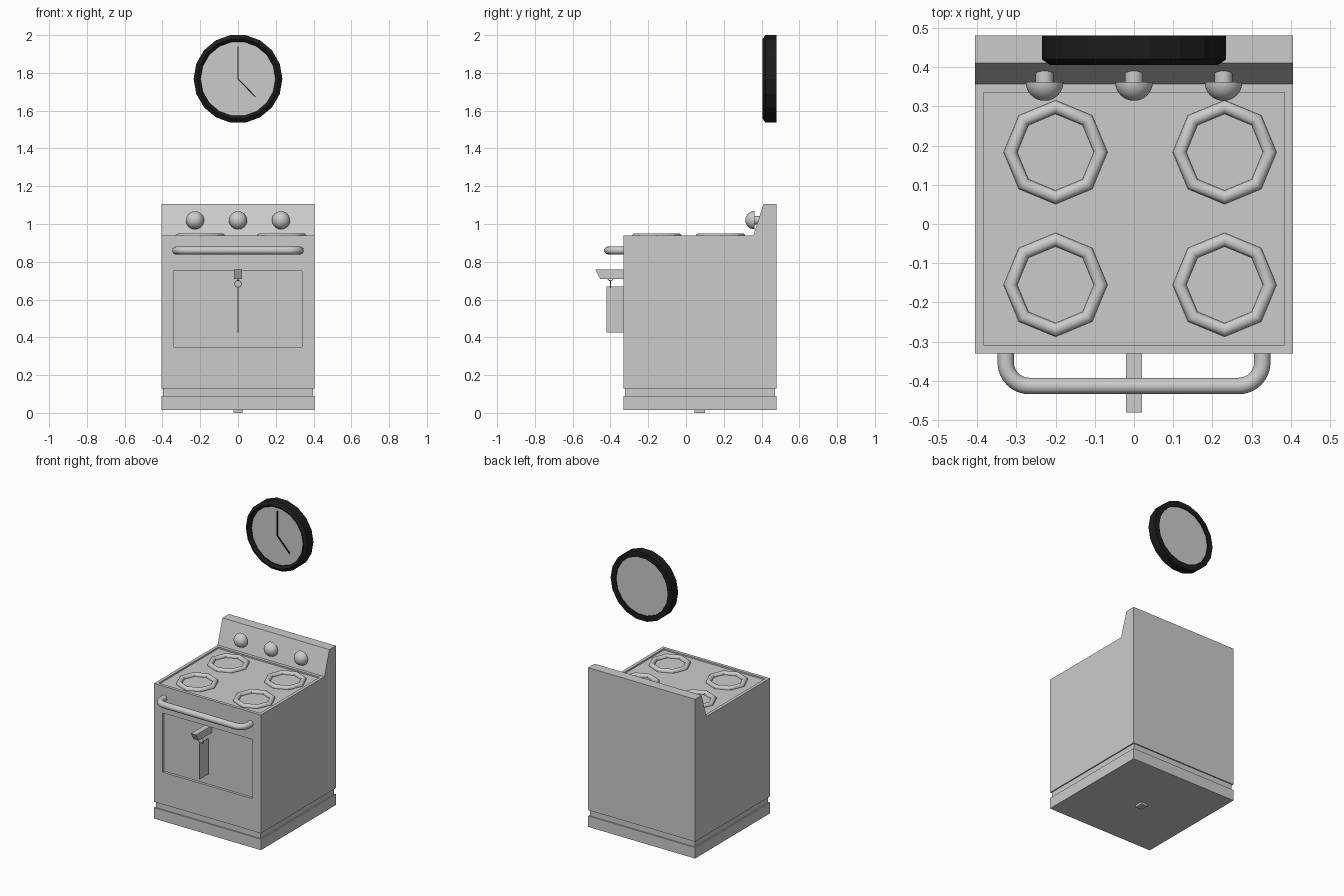
import bpy, bmesh
from math import pi, cos, sin, radians
from mathutils import Vector

if "Cube" in bpy.data.objects:
    bpy.data.objects.remove(bpy.data.objects["Cube"])

BLACK = bpy.data.materials.new("black")
BLACK.diffuse_color = (0.012, 0.012, 0.012, 1)
BLACK.use_nodes = True
BLACK.node_tree.nodes["Principled BSDF"].inputs["Base Color"].default_value = BLACK.diffuse_color


def finish(name, bm, smooth=False, mat=None):
    bmesh.ops.recalc_face_normals(bm, faces=bm.faces)
    me = bpy.data.meshes.new(name)
    bm.to_mesh(me)
    bm.free()
    ob = bpy.data.objects.new(name, me)
    bpy.context.collection.objects.link(ob)
    if mat:
        me.materials.append(mat)
    if smooth:
        bpy.ops.object.select_all(action='DESELECT')
        ob.select_set(True)
        bpy.context.view_layer.objects.active = ob
        bpy.ops.object.shade_smooth_by_angle(angle=radians(35))
    return ob


def extruded(profile, half):
    """Side profile (y, z) extruded across x."""
    bm = bmesh.new()
    f = bm.faces.new([bm.verts.new((-half, y, z)) for y, z in profile])
    r = bmesh.ops.extrude_face_region(bm, geom=[f])
    bmesh.ops.translate(bm, vec=(2 * half, 0, 0),
                        verts=[v for v in r['geom'] if isinstance(v, bmesh.types.BMVert)])
    bmesh.ops.recalc_face_normals(bm, faces=bm.faces)
    return bm


def box(name, x0, x1, y0, y1, z0, z1):
    bm = extruded([(y0, z0), (y1, z0), (y1, z1), (y0, z1)], (x1 - x0) / 2)
    bmesh.ops.translate(bm, vec=((x0 + x1) / 2, 0, 0), verts=bm.verts)
    return finish(name, bm)


def lathe(name, profile, centre, n, closed=False, smooth=False, mat=None):
    """Revolve (radius, y) points about a y-directed axis."""
    bm = bmesh.new()
    rings = [[bm.verts.new((centre[0] + r * cos(2 * pi * k / n), y,
                            centre[1] + r * sin(2 * pi * k / n))) for k in range(n)]
             for r, y in profile]
    pairs = list(zip(rings, rings[1:]))
    if closed:
        pairs.append((rings[-1], rings[0]))
    else:
        bm.faces.new(rings[0])
        bm.faces.new(rings[-1])
    for a, b in pairs:
        for k in range(n):
            j = (k + 1) % n
            bm.faces.new((a[k], a[j], b[j], b[k]))
    return finish(name, bm, smooth, mat)


def torus(name, loc, major, minor, n, m, rot=(0, 0, 0)):
    bpy.ops.mesh.primitive_torus_add(location=loc, rotation=rot, major_radius=major,
                                     minor_radius=minor, major_segments=n, minor_segments=m)
    bpy.context.object.name = name
    bpy.ops.object.shade_smooth_by_angle(angle=radians(35))


# Stove body with sloped back panel
bm = extruded([(-0.33, 0.13), (0.48, 0.13), (0.48, 1.105),
               (0.41, 1.105), (0.357, 0.94), (-0.33, 0.94)], 0.405)
bm.normal_update()
top = max((f for f in bm.faces if f.normal.z > 0.9), key=lambda f: f.calc_area())
front = min(bm.faces, key=lambda f: f.normal.y)
# Sunken cooktop and oven window
for face, depth in ((top, Vector((0, 0, -0.01))), (front, Vector((0, 0.018, 0)))):
    bmesh.ops.inset_individual(bm, faces=[face], thickness=0.03)
    if face is front:
        for v in face.verts:
            v.co.x = 0.34 if v.co.x > 0 else -0.34
            v.co.z = 0.755 if v.co.z > 0.5 else 0.35
    r = bmesh.ops.extrude_face_region(bm, geom=[face])
    bmesh.ops.translate(bm, vec=depth,
                        verts=[v for v in r['geom'] if isinstance(v, bmesh.types.BMVert)])
    bm.faces.remove(face)
finish("stove_body", bm)

# Plinth, groove and small foot
box("plinth", -0.405, 0.405, -0.33, 0.48, 0.015, 0.09)
box("groove", -0.397, 0.397, -0.322, 0.472, 0.085, 0.135)
box("foot", -0.025, 0.025, 0.045, 0.1, 0.0, 0.02)

# Burners
for x in (-0.2, 0.231):
    for y in (-0.155, 0.183):
        torus("burner", (x, y, 0.933), 0.115, 0.0175, 8, 16)

# Knobs: hemisphere on a short stem
for x in (-0.228, 0, 0.228):
    dome = [(0.048 * sin(a), 0.362 - 0.048 * cos(a))
            for a in (radians(5 + 8.5 * i) for i in range(11))]
    lathe("knob", dome, (x, 1.02), 32, smooth=True)
    lathe("knob_stem", [(0.023, 0.36), (0.023, 0.4)], (x, 1.02), 24, smooth=True)

# Oven handle: round bar with bent ends
bend, hx, hy = 0.06, 0.327, -0.413
half = [(hx, -0.325)] + [(hx - bend + bend * cos(a), hy + bend - bend * sin(a))
                         for a in (pi / 2 * i / 8 for i in range(9))]
path = half + [(-x, y) for x, y in reversed(half)]
cu = bpy.data.curves.new("oven_handle", 'CURVE')
cu.dimensions = '3D'
cu.bevel_depth = 0.021
cu.bevel_resolution = 4
cu.use_fill_caps = True
sp = cu.splines.new('POLY')
sp.points.add(len(path) - 1)
for p, (x, y) in zip(sp.points, path):
    p.co = (x, y, 0.86, 1)
sp.use_smooth = True
bpy.context.collection.objects.link(bpy.data.objects.new("oven_handle", cu))

# Bracket on the oven door, linked rings and hanging plate
finish("bracket", extruded([(-0.48, 0.758), (-0.312, 0.758),
                            (-0.312, 0.71), (-0.455, 0.71)], 0.02))
torus("upper_ring", (0, -0.4, 0.715), 0.015, 0.002, 20, 8, (0, pi / 2, 0))
torus("lower_ring", (0, -0.4, 0.683), 0.018, 0.002, 20, 8, (pi / 2, 0, 0))
box("hanging_plate", -0.003, 0.003, -0.42, -0.325, 0.425, 0.668)

# Wall clock: rim, dial and hands
C = (0, 1.7685)
lathe("clock_rim", [(0.235, 0.48), (0.235, 0.42), (0.214, 0.405),
                    (0.198, 0.42), (0.198, 0.48)], C, 18, closed=True, mat=BLACK)
lathe("clock_dial", [(0.199, 0.43), (0.199, 0.472)], C, 18)
for name, length, angle in (("minute_hand", 0.17, 0), ("hour_hand", 0.133, radians(136))):
    hand = box(name, -0.003, 0.003, -0.004, 0.004, 0, length)
    hand.location = (0, 0.427, C[1])
    hand.rotation_euler = (0, angle, 0)
    hand.data.materials.append(BLACK)
